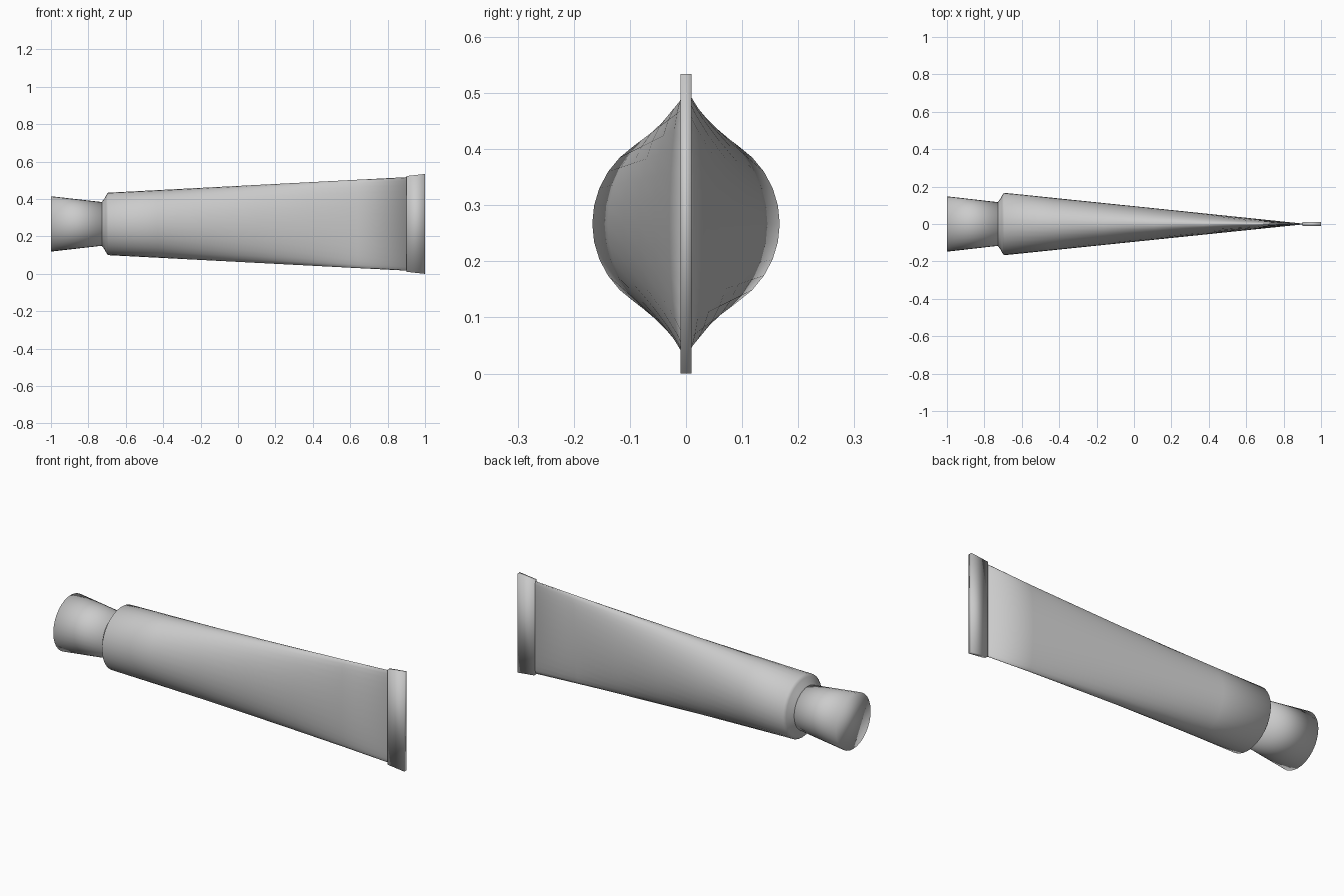
import bpy, bmesh, math

cube = bpy.data.objects.get("Cube")
if cube:
    bpy.data.objects.remove(cube, do_unlink=True)

MID_Z = 0.267
SIDES = 32

grey = bpy.data.materials.new("plain_grey")
grey.use_nodes = True
grey.diffuse_color = (0.6, 0.6, 0.6, 1)
grey.node_tree.nodes["Principled BSDF"].inputs["Base Color"].default_value = (0.6, 0.6, 0.6, 1)


def finish(name, bm):
    """Turn a bmesh into a smooth grey object."""
    bmesh.ops.recalc_face_normals(bm, faces=bm.faces)
    for face in bm.faces:
        face.smooth = True
    mesh = bpy.data.meshes.new(name)
    bm.to_mesh(mesh)
    bm.free()
    mesh.materials.append(grey)
    obj = bpy.data.objects.new(name, mesh)
    bpy.context.collection.objects.link(obj)
    return obj


def loft(name, sections):
    """Closed skin through elliptical sections (x, half width in y, half height in z)."""
    bm = bmesh.new()
    rings = []
    for x, ry, rz in sections:
        angles = [math.tau * i / SIDES for i in range(SIDES)]
        rings.append([bm.verts.new((x, ry * math.cos(a), MID_Z + rz * math.sin(a)))
                      for a in angles])
    for a, b in zip(rings, rings[1:]):
        for i in range(SIDES):
            j = (i + 1) % SIDES
            bm.faces.new((a[i], a[j], b[j], b[i]))
    bm.faces.new(rings[0])
    bm.faces.new(rings[-1])
    return finish(name, bm)


# Tube body: rounded shoulder, then a straight blend from circle to flat end
body = [(-0.73, 0.112, 0.112), (-0.725, 0.122, 0.122), (-0.715, 0.134, 0.134),
        (-0.705, 0.153, 0.153)]
STEPS = 6
for k in range(STEPS + 1):
    t = k / STEPS
    body.append((-0.695 + 1.6 * t, 0.167 * (1 - t) + 0.002 * t, 0.167 + 0.083 * t))
loft("tube_body", body)

# Screw cap: flares towards its flat end
loft("cap", [(-1.0, 0.148, 0.148), (-0.72, 0.116, 0.116)])

# Crimped seal: thin plate, slightly taller at its outer edge
bm = bmesh.new()
bmesh.ops.create_cube(bm, size=2)
for v in bm.verts:
    half_height = 0.267 if v.co.x > 0 else 0.256
    v.co = (0.95 + 0.05 * v.co.x, 0.01 * v.co.y, MID_Z + half_height * v.co.z)
finish("crimped_seal", bm)
